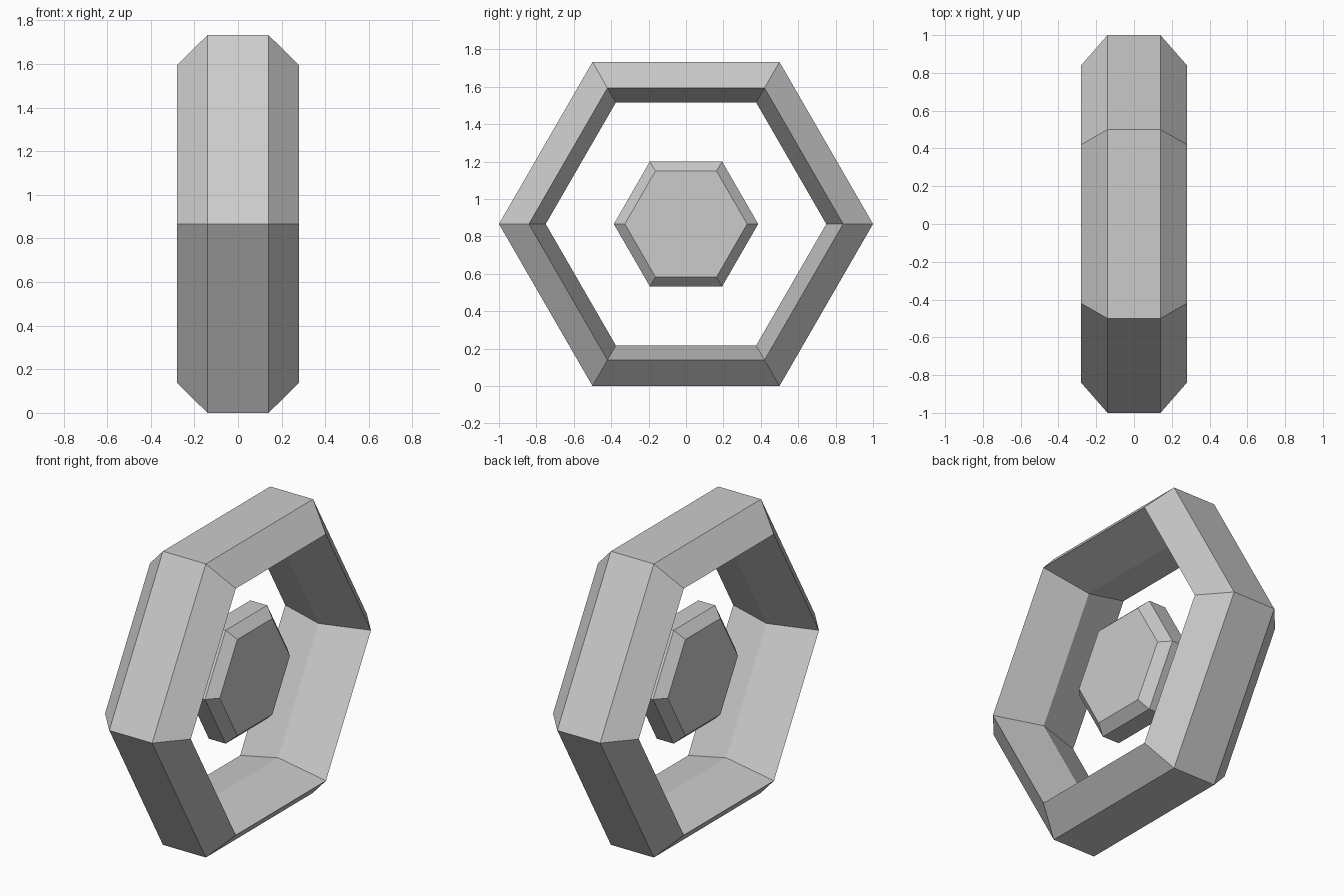
import bpy, bmesh
from math import sin, cos, pi, sqrt

if "Cube" in bpy.data.objects:
    bpy.data.objects.remove(bpy.data.objects["Cube"])

CENTRE_Z = sqrt(3) / 2
SIDES = 6


def hex_solid(name, profile, closed):
    """Sweep an (x, radius) profile around the x axis in six flat steps."""
    bm = bmesh.new()
    loops = []
    for x, r in profile:
        loops.append([bm.verts.new((x, r * cos(2 * pi * i / SIDES),
                                    CENTRE_Z + r * sin(2 * pi * i / SIDES)))
                      for i in range(SIDES)])
    pairs = list(zip(loops, loops[1:]))
    if closed:
        pairs.append((loops[-1], loops[0]))
    else:
        bm.faces.new(loops[0])
        bm.faces.new(loops[-1])
    for a, b in pairs:
        for i in range(SIDES):
            j = (i + 1) % SIDES
            bm.faces.new((a[i], a[j], b[j], b[i]))
    bmesh.ops.recalc_face_normals(bm, faces=bm.faces)
    mesh = bpy.data.meshes.new(name)
    bm.to_mesh(mesh)
    bm.free()
    obj = bpy.data.objects.new(name, mesh)
    bpy.context.collection.objects.link(obj)
    return obj


# Outer ring: five-sided section with a ridge along the inside
hex_solid("outer_ring", [(-0.14, 1.0), (0.14, 1.0), (0.28, 0.84),
                         (0.0, 0.75), (-0.28, 0.84)], closed=True)

# Floating core: bevelled hexagonal disc
hex_solid("core", [(-0.11, 0.327), (-0.055, 0.386),
                   (0.055, 0.386), (0.11, 0.327)], closed=False)
